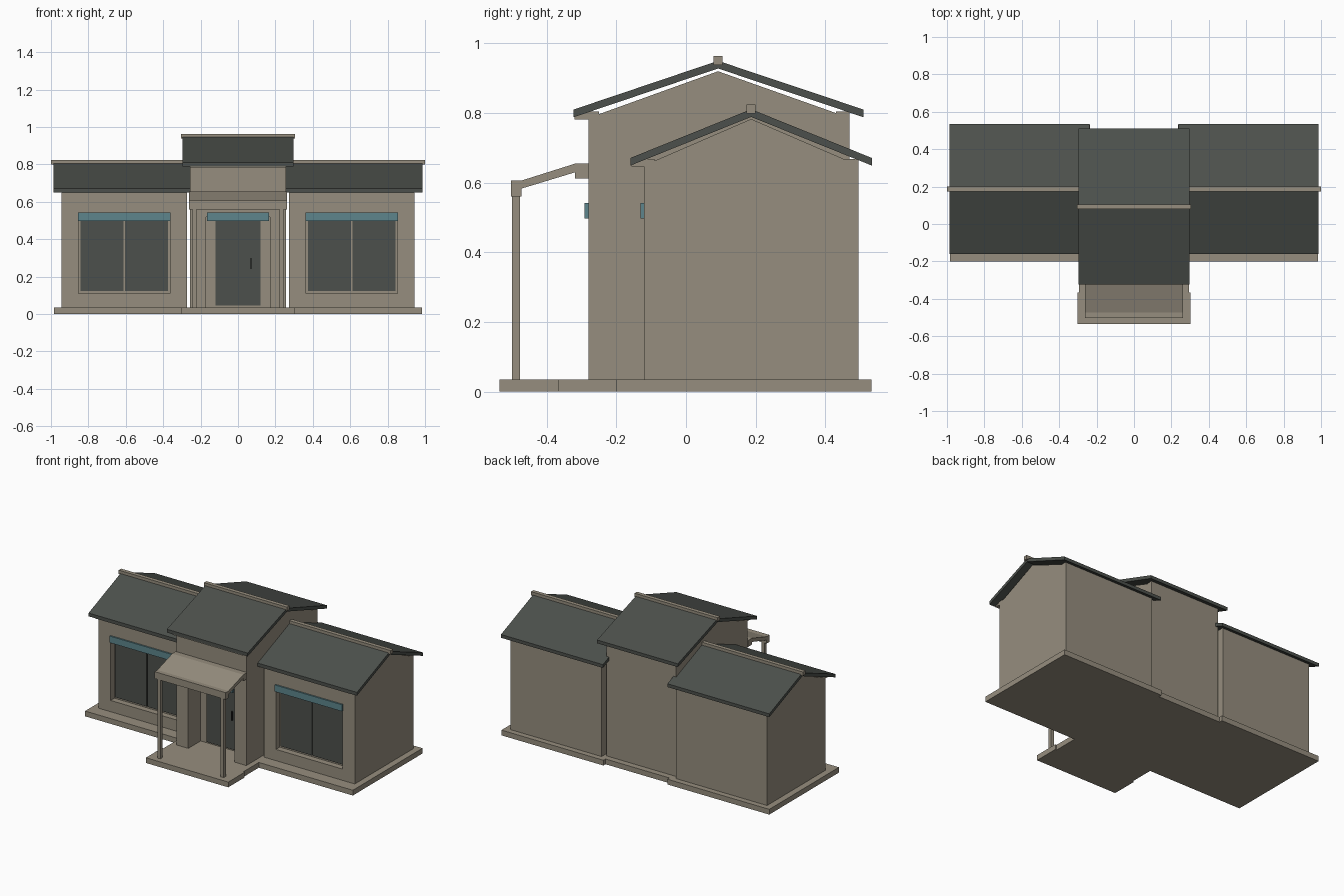
import bpy, bmesh

if "Cube" in bpy.data.objects:
    bpy.data.objects.remove(bpy.data.objects["Cube"])


def material(name, rgb):
    m = bpy.data.materials.new(name)
    m.diffuse_color = (*rgb, 1)
    m.use_nodes = True
    m.node_tree.nodes["Principled BSDF"].inputs["Base Color"].default_value = m.diffuse_color
    return m


STONE = material("warm_stone", (0.305, 0.27, 0.21))
DARK = material("dark_slate", (0.073, 0.081, 0.072))
TEAL = material("teal_trim", (0.11, 0.235, 0.265))
BLACK = material("handle_black", (0.02, 0.02, 0.02))


def prism(name, pts, a, b, mat, axis="x"):
    """Extrude a (y,z) profile along x, or an (x,y) outline along z."""
    bm = bmesh.new()
    place = (lambda p, t: (t, p[0], p[1])) if axis == "x" else (lambda p, t: (p[0], p[1], t))
    lo = [bm.verts.new(place(p, a)) for p in pts]
    hi = [bm.verts.new(place(p, b)) for p in pts]
    bm.faces.new(lo)
    bm.faces.new(hi)
    n = len(pts)
    for i in range(n):
        j = (i + 1) % n
        bm.faces.new((lo[i], lo[j], hi[j], hi[i]))
    bmesh.ops.recalc_face_normals(bm, faces=bm.faces)
    me = bpy.data.meshes.new(name)
    bm.to_mesh(me)
    bm.free()
    me.materials.append(mat)
    ob = bpy.data.objects.new(name, me)
    bpy.context.collection.objects.link(ob)
    return ob


def box(name, x, y, z, mat):
    return prism(name, [(y[0], z[0]), (y[1], z[0]), (y[1], z[1]), (y[0], z[1])], *sorted(x), mat)


def cut(target, x, y, z):
    cutter = box(target.name + "_cutter", x, y, z, STONE)
    cutter.hide_render = True
    cutter.display_type = 'WIRE'
    mod = target.modifiers.new("opening", 'BOOLEAN')
    mod.object = cutter
    mod.operation = 'DIFFERENCE'
    mod.solver = 'EXACT'


def gabled(name, wall_x, roof_x, ridge_x, y0, y1, eave, apex, ry, rf, rb, ridge):
    """Gabled block with roof, eave boxes and ridge cap; returns the walls."""
    walls = prism(name + "_walls", [(y0, 0.035), (y1, 0.035), (y1, eave), (ry, apex), (y0, eave)],
                  *sorted(wall_x), STONE)
    t = 0.022
    low = ridge - 0.14
    prism(name + "_roof", [(rf, low), (ry, ridge), (rb, low), (rb, low - t), (ry, ridge - t), (rf, low - t)],
          *sorted(roof_x), DARK)
    box(name + "_front_eave", wall_x, (rf + 0.003, y0 + 0.03), (eave - 0.004, eave + 0.018), STONE)
    box(name + "_back_eave", wall_x, (y1 - 0.04, y1), (eave, eave + 0.018), STONE)
    box(name + "_ridge_cap", ridge_x, (ry - 0.013, ry + 0.013), (ridge - 0.012, ridge + 0.014), STONE)
    return walls


# Stepped plinth
half = [(0.303, -0.535), (0.303, -0.365), (0.293, -0.365), (0.293, -0.2), (0.985, -0.2),
        (0.985, 0.532), (0.235, 0.532), (0.235, 0.51)]
prism("plinth", half + [(-x, y) for x, y in reversed(half)], 0, 0.035, STONE, "z")

# Side wings with windows
for side, s in (("left", -1), ("right", 1)):
    wing = gabled(side + "_wing", (s * 0.274, s * 0.943), (s * 0.237, s * 0.987), (s * 0.23, s * 1.0),
                  -0.12, 0.495, 0.65, 0.783, 0.187, -0.16, 0.534, 0.811)
    c = s * 0.608
    cut(wing, (c - 0.245, c + 0.245), (-0.2, -0.08), (0.11, 0.51))
    for k in (-1, 1):
        box(side + "_window_pane", (c + k * 0.003, c + k * 0.235), (-0.088, -0.079), (0.122, 0.503), DARK)
    box(side + "_window_lintel", (c - 0.247, c + 0.247), (-0.13, -0.119), (0.498, 0.542), TEAL)

# Central block with recessed entrance
hall = gabled("hall", (-0.257, 0.257), (-0.297, 0.297), (-0.305, 0.305),
              -0.28, 0.47, 0.786, 0.92, 0.092, -0.323, 0.51, 0.95)
cut(hall, (-0.17, 0.17), (-0.4, -0.15), (0.02, 0.52))
box("door", (-0.12, 0.12), (-0.158, -0.149), (0.045, 0.503), DARK)
box("door_handle", (0.066, 0.073), (-0.167, -0.158), (0.24, 0.3), BLACK)
box("door_lintel", (-0.165, 0.165), (-0.292, -0.279), (0.497, 0.542), TEAL)

# Porch canopy and posts
prism("porch_canopy", [(-0.503, 0.56), (-0.473, 0.56), (-0.473, 0.583), (-0.318, 0.63), (-0.318, 0.612),
                       (-0.279, 0.612), (-0.279, 0.655), (-0.318, 0.655), (-0.473, 0.606), (-0.503, 0.606)],
      -0.262, 0.262, STONE)
for s in (-1, 1):
    box("porch_post", (s * 0.222, s * 0.244), (-0.499, -0.477), (0.035, 0.562), STONE)
